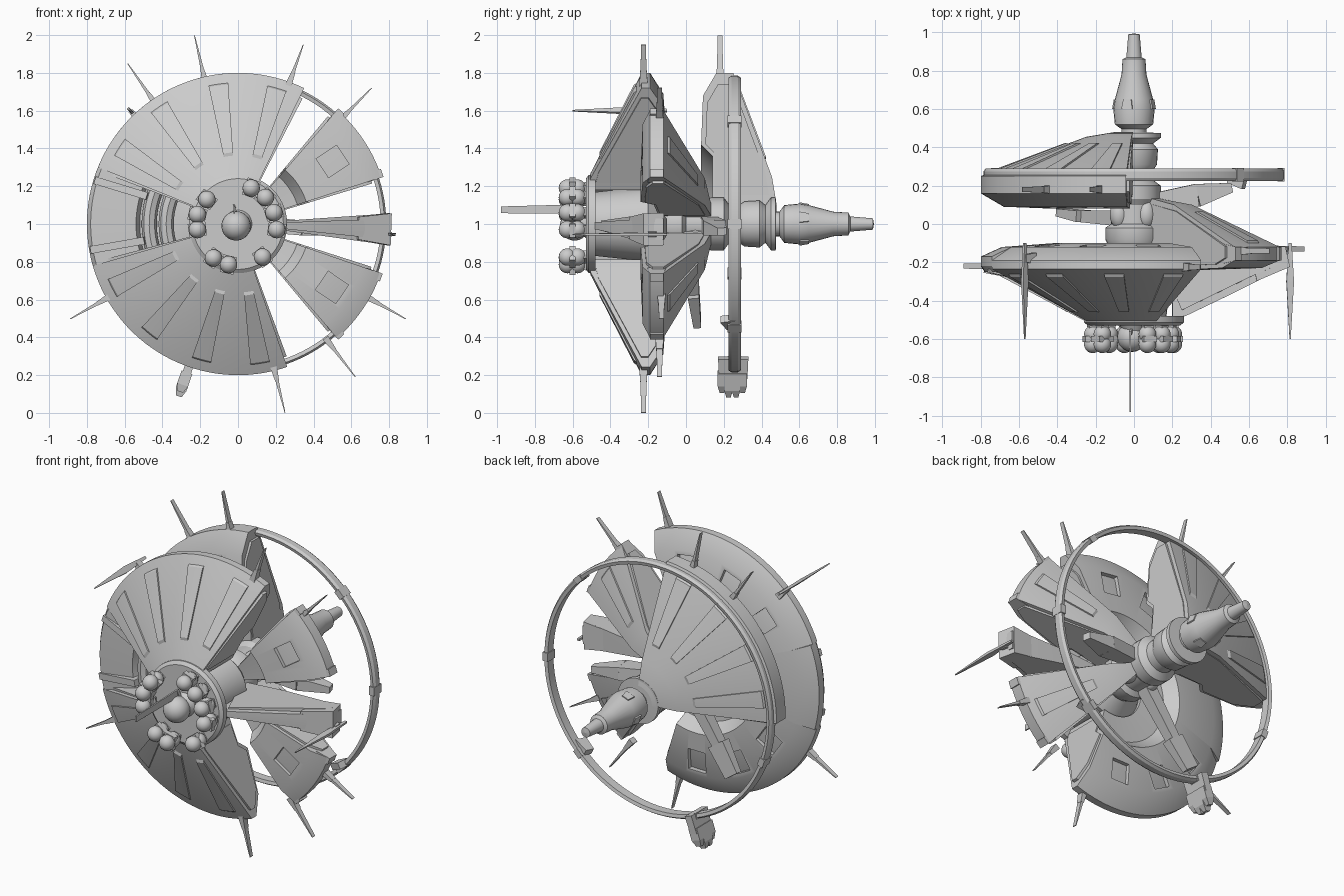
import bpy, bmesh, math
from mathutils import Vector, Matrix

if "Cube" in bpy.data.objects:
    bpy.data.objects.remove(bpy.data.objects["Cube"])

def P(r, deg, y):
    a = math.radians(deg)
    return Vector((r * math.cos(a), y, 1 + r * math.sin(a)))

def finish(name, bm):
    bmesh.ops.recalc_face_normals(bm, faces=bm.faces)
    me = bpy.data.meshes.new(name)
    bm.to_mesh(me)
    bm.free()
    ob = bpy.data.objects.new(name, me)
    bpy.context.collection.objects.link(ob)
    return ob

def sector(name, prof, a0, a1, step=3):
    """Closed (radius, y) profile swept round the main axis between two angles."""
    full = a1 - a0 >= 360
    n = max(2, round((a1 - a0) / step))
    bm = bmesh.new()
    rows = [[bm.verts.new(P(r, a0 + (a1 - a0) * i / n, y)) for r, y in prof]
            for i in range(n if full else n + 1)]
    m = len(prof)
    for i in range(n):
        A, B = rows[i], rows[(i + 1) % len(rows)]
        for j in range(m):
            k = (j + 1) % m
            bm.faces.new((A[j], A[k], B[k], B[j]))
    if not full:
        bm.faces.new(rows[0])
        bm.faces.new(rows[-1])
    return finish(name, bm)

def beam(name, p, q, wide, s0, s1):
    """Tapered box from p to q; s = (half width along wide, half thickness)."""
    p, q = Vector(p), Vector(q)
    d = (q - p).normalized()
    u = Vector(wide)
    u = (u - d * u.dot(d)).normalized()
    v = d.cross(u)
    bm = bmesh.new()
    ends = [[bm.verts.new(c + u * s[0] * i + v * s[1] * j)
             for i, j in ((1, 1), (-1, 1), (-1, -1), (1, -1))] for c, s in ((p, s0), (q, s1))]
    for e in ends:
        bm.faces.new(e)
    for i in range(4):
        k = (i + 1) % 4
        bm.faces.new((ends[0][i], ends[0][k], ends[1][k], ends[1][i]))
    return finish(name, bm)

def ball(name, c, r, scale=(1, 1, 1)):
    bm = bmesh.new()
    bmesh.ops.create_uvsphere(bm, u_segments=20, v_segments=12, radius=r,
                              matrix=Matrix.Translation(c) @ Matrix.Diagonal((*scale, 1)))
    return finish(name, bm)

def windows(ob, angles, r, y):
    """Rectangular recesses cut into the band face of a sector."""
    for a in angles:
        c = beam("window_cutter", P(r - .065, a, y), P(r + .065, a, y), (0, 1, 0), (.065, .06), (.065, .06))
        c.hide_render = True
        c.hide_set(True)
        mod = ob.modifiers.new("window", 'BOOLEAN')
        mod.object = c
        mod.solver = 'EXACT'

def inset(prof, k=.84):
    cr = sum(p[0] for p in prof) / len(prof)
    cy = sum(p[1] for p in prof) / len(prof)
    return [(cr + (r - cr) * k, cy + (y - cy) * k) for r, y in prof]

# profiles: first points run along the conical shell, the rest form the banded back
front = [(.2, -.52), (.27, -.505), (.8, -.235), (.8, -.19), (.69, -.12), (.42, -.1), (.36, -.17), (.2, -.18)]
rear = [(.1, .48), (.25, .455), (.8, .25), (.8, .16), (.68, .09), (.42, .08), (.36, .14), (.1, .14)]
small = [(.1, .14), (.32, .1), (.8, -.12), (.8, -.19), (.7, -.23), (.38, -.24), (.33, -.17), (.1, -.14)]

# large and small hull sectors with recessed edge panels and shell ribs
hulls = [("upper_front_hull", front, 64, 158, (74, 98, 124, 147), -1),
         ("lower_front_hull", front, 196, 289, (207, 231, 255, 279), -1),
         ("rear_hull", rear, 93, 181, (104, 126, 148, 170), 1),
         ("upper_right_hull", small, 18, 49, (34,), 1),
         ("lower_right_hull", small, -49, -19, (-34,), 1)]
for name, prof, a0, a1, ribs, s in hulls:
    ob = sector(name, prof, a0, a1)
    sector(name + "_edge_panels", inset(prof), a0 - 1.2, a1 + 1.2)
    p1, p2 = Vector(prof[1]), Vector(prof[2])
    d = p2 - p1
    nrm = Vector((abs(d.y), s * d.x)).normalized()
    rib = [p1 + d * .12 - nrm * .02, p1 + d * .2 + nrm * .009, p1 + d * .88 + nrm * .009, p1 + d * .95 - nrm * .02]
    for a in ribs:
        sector(name + "_rib", [tuple(v) for v in rib], a - 4, a + 4, 2)
    if a1 - a0 > 60:
        wa = [a0 + (a1 - a0) * t for t in (.2, .5, .8)]
    else:
        wa = [(a0 + a1) / 2]
        for a in (a0 + 1.5, a1 - 1.5):
            beam(name + "_corner_clamp", P(.72, a, -.155), P(.81, a, -.155), (0, 1, 0), (.05, .022), (.035, .022))
    windows(ob, wa, .6, prof[4][1])

# open left bay between the two front hulls: rim band, inner wall and pipes
sector("left_bay", [(.2, -.3), (.35, -.22), (.52, -.22), (.54, -.27), (.78, -.25), (.8, -.22), (.8, -.17), (.69, -.12),
                    (.42, -.1), (.36, -.17), (.2, -.18)], 158, 196)
for a in (163, 190):
    beam("left_bay_rail", P(.5, a, -.27), P(.79, a, -.23), (0, 1, 0), (.04, .02), (.025, .02))
for r, y in ((.47, -.25), (.38, -.28)):
    sector("left_pipe", [(r + .04 * math.cos(t * math.pi / 4), y + .04 * math.sin(t * math.pi / 4))
                         for t in range(8)], 158, 196)

# narrow right spoke
sector("right_spoke", [(.2, -.5), (.27, -.48), (.5, -.37), (.8, -.22), (.8, -.12), (.6, -.13), (.2, -.17)], -6, 2, 2)
sector("right_spoke_core", [(.25, -.45), (.6, -.28), (.78, -.2), (.78, -.13), (.4, -.1), (.1, -.1)], -8, 4, 3)
beam("right_spoke_cap", P(.62, -2, -.21), P(.8, -2, -.17), (0, 1, 0), (.09, .06), (.055, .085))

# front hub disc and its pods
sector("front_disc", [(0, -.53), (.24, -.53), (.26, -.515), (.26, -.48), (0, -.48)], 0, 360)
sector("front_disc_boss", [(0, -.58), (.05, -.57), (.08, -.52), (0, -.52)], 0, 360, 12)
ball("front_sensor_dome", (-.01, -.59, .99), .078)
for x, z in ((-.165, 1.13), (-.215, 1.05), (-.215, .97), (.07, 1.19), (.145, 1.14), (.19, 1.06),
             (.205, .97), (.13, .825), (-.05, .785), (-.13, .82)):
    for y in (-.628, -.575):
        ball("front_pod", (x, y, z), .046)
    out = Vector((x, 0, z - 1)).normalized()
    c = Vector((x, -.6, z))
    beam("pod_bracket", c - out * .047, c + out * .047, (0, 1, 0), (.016, .036), (.016, .036))
    beam("pod_strut", (x, -.58, z), (x, -.5, z), out, (.02, .02), (.028, .028))
beam("front_probe", (-.02, -.56, 1.08), (-.02, -.98, 1.075), (0, 0, 1), (.024, .005), (.018, .004))
beam("front_mast", (0, -.535, .98), (-.02, -.57, 1.1), (0, 1, 0), (.01, .01), (.01, .005))

# central spine and tail thruster
sector("spine", [(0, -.48), (.17, -.48), (.2, -.2), (.15, -.14), (.13, -.12), (.15, -.08), (.15, -.02),
                 (.12, 0), (.12, .1), (.14, .13), (.14, .2), (.1, .23), (.1, .28), (.12, .31), (.125, .39),
                 (.1, .42), (.14, .45), (.14, .475), (0, .48)], 0, 360, 12)
sector("tail_thruster", [(0, .46), (.065, .47), (.065, .495), (.1, .52), (.108, .6), (.1, .65), (.065, .78),
                         (.06, .86), (.04, .87), (.03, .99), (.0, .995)], 0, 360, 15)
for a in (20, 110, 200, 290):
    beam("tail_clip", P(.095, a, .6), P(.093, a, .65), P(1, a + 90, 0) - Vector((0, 0, 1)), (.03, .016), (.022, .012))
    ball("spine_tank", P(.1, a + 30, .05), .05, (1, 1.5, 1))

# large rear ring with slim joints
sector("rear_ring", [(.755, .23), (.775, .225), (.785, .24), (.785, .275), (.775, .29), (.755, .285)], 0, 360)
for a in (45, 0, 315, 251, 200):
    beam("ring_joint", P(.768, a - 2, .257), P(.768, a + 2, .257), (0, 1, 0), (.036, .018), (.036, .018))
beam("ring_sensor", (.5, .245, .46), (.58, .22, .5), (0, 1, 0), (.03, .02), (.04, .02))

# thruster cluster hanging from the ring
beam("cluster_bracket", P(.75, 251, .25), P(.86, 251, .25), (0, 1, 0), (.08, .024), (.075, .022))
for y in (.19, .225, .265, .3):
    r = .955 if .2 < y < .28 else .93
    beam("cluster_pod", P(.83, 251, y), P(r - .03, 251, y), (0, 1, 0), (.022, .03), (.022, .03))
    beam("cluster_pod_tip", P(r - .03, 251, y), P(r + .01, 251, y), (0, 1, 0), (.022, .03), (.012, .016))

# inner fins between the hulls
beam("right_fin_root", (.1, .12, 1.0), (.33, .15, .98), (0, 1, 0), (.04, .04), (.06, .04))
beam("right_fin_tip", (.33, .15, .98), (.51, .19, .96), (0, 1, 0), (.06, .04), (.025, .02))
beam("lower_fin_root", P(.1, 235, .03), P(.46, 235, .04), (0, 1, 0), (.04, .04), (.03, .03))
beam("lower_fin_tip", P(.44, 235, .04), P(.64, 235, .06), (0, 1, 0), (.03, .06), (.02, .05))

# radial antennas: base block plus needle (angle, depth, root and tip radius)
for a, y, r0, r1 in ((103, .18, .76, 1.025), (124.5, .18, .76, 1.03), (70, -.225, .78, 1.01),
                     (209.5, -.22, .78, 1.02), (284, -.225, .78, 1.03), (45.5, -.14, .76, 1.01),
                     (-52.5, -.14, .76, 1.02), (-29.5, -.13, .78, 1.02)):
    beam("antenna_base", P(r0, a, y), P(r0 + .08, a, y), (0, 1, 0), (.022, .018), (.018, .01))
    beam("antenna_needle", P(r0 + .07, a, y), P(r1, a, y), (0, 1, 0), (.016, .009), (.013, .002))

# forward pointing blades on the rim
for x, z in ((-.57, 1.6), (.815, .945)):
    mid = (x, -.3, z)
    side = (x, 0, z - 1)
    beam("blade_root", (x, -.1, z), mid, side, (.008, .006), (.02, .008))
    beam("blade_tip", mid, (x, -.6, z), side, (.02, .008), (.003, .003))
    beam("blade_mount", P(.76, math.degrees(math.atan2(z - 1, x)), -.18), (x, -.18, z), (0, 1, 0), (.03, .02), (.02, .012))

# smooth shading with sharp edges kept
bpy.ops.object.select_all(action='DESELECT')
for ob in bpy.context.scene.objects:
    if not ob.hide_render:
        ob.select_set(True)
        bpy.context.view_layer.objects.active = ob
bpy.ops.object.shade_smooth_by_angle(angle=math.radians(30))
